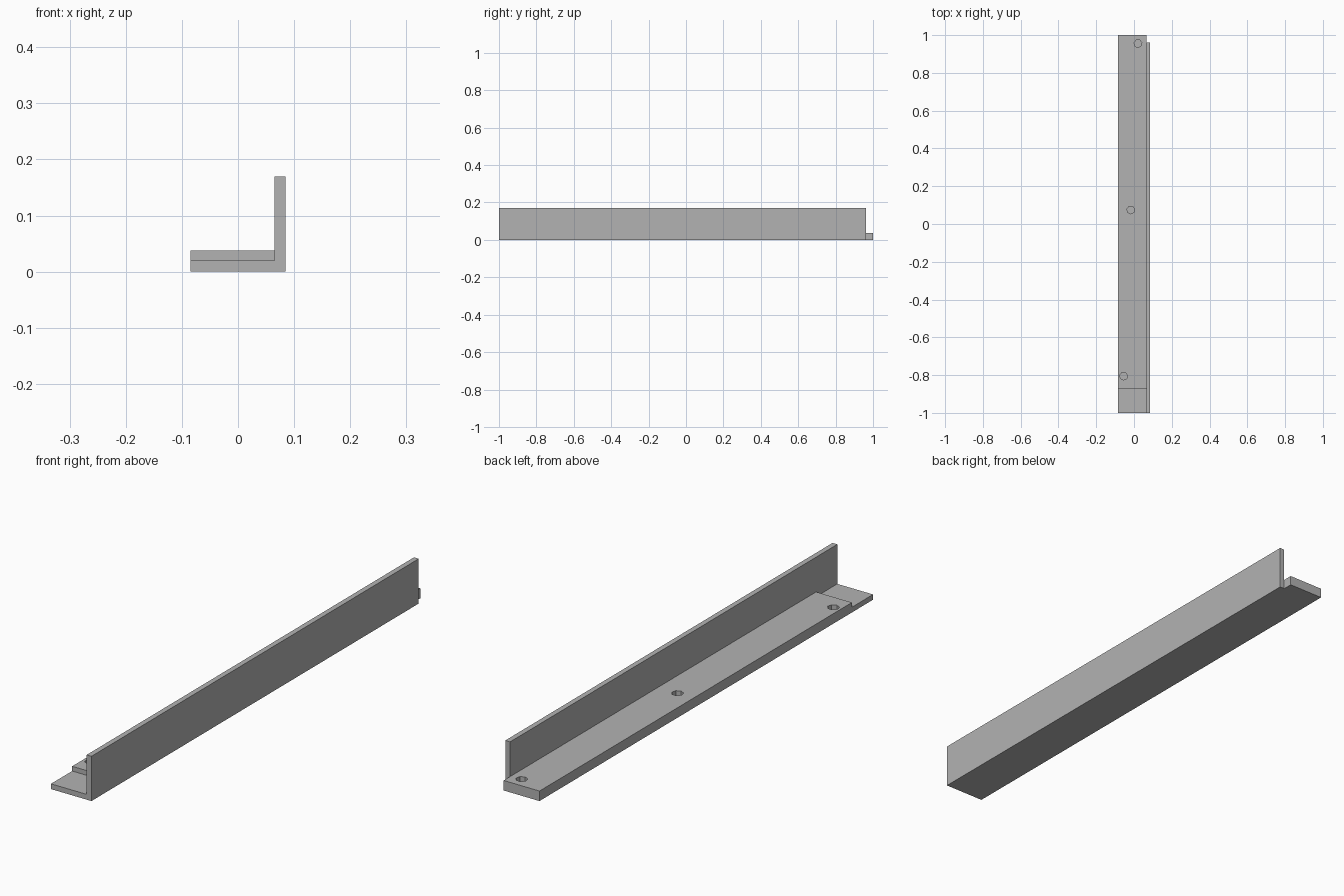
import bpy, bmesh
from math import pi
from mathutils import Matrix

if "Cube" in bpy.data.objects:
    bpy.data.objects.remove(bpy.data.objects["Cube"])

grey = bpy.data.materials.new("plain grey")
grey.use_nodes = True
COLOUR = (0.45, 0.45, 0.45, 1)
grey.diffuse_color = COLOUR
grey.node_tree.nodes["Principled BSDF"].inputs["Base Color"].default_value = COLOUR


def finish(name, bm):
    bmesh.ops.recalc_face_normals(bm, faces=bm.faces)
    mesh = bpy.data.meshes.new(name)
    bm.to_mesh(mesh)
    bm.free()
    mesh.materials.append(grey)
    obj = bpy.data.objects.new(name, mesh)
    bpy.context.collection.objects.link(obj)
    return obj


def extrude_profile(name, points, start, direction):
    """Extrude a closed profile of 3D points along a direction."""
    bm = bmesh.new()
    face = bm.faces.new([bm.verts.new(p) for p in points])
    new = bmesh.ops.extrude_face_region(bm, geom=[face])["geom"]
    bmesh.ops.translate(bm, vec=direction,
                        verts=[v for v in new if isinstance(v, bmesh.types.BMVert)])
    bmesh.ops.translate(bm, vec=start, verts=bm.verts)
    return finish(name, bm)


# Base flange, with a lowered step at the front
side = [(-1, 0), (1, 0), (1, 0.038), (-0.873, 0.038), (-0.873, 0.02), (-1, 0.02)]
base = extrude_profile("base_flange", [(0, y, z) for y, z in side],
                       (-0.085, 0, 0), (0.15, 0, 0))

# Upright wall along the left edge, ending short of the back
end = [(0.065, 0), (0.085, 0), (0.085, 0.17), (0.065, 0.17)]
extrude_profile("upright_wall", [(x, 0, z) for x, z in end],
                (0, -1, 0), (0, 1.962, 0))

# Three blind screw holes, set on a slight diagonal
bm = bmesh.new()
for x, y in [(-0.055, -0.805), (-0.017, 0.075), (0.021, 0.955)]:
    bmesh.ops.create_cone(bm, cap_ends=True, segments=7, radius1=0.021,
                          radius2=0.021, depth=0.04,
                          matrix=Matrix.Translation((x, y, 0.04))
                          @ Matrix.Rotation(pi, 4, "Z"))
cutter = finish("hole_cutter", bm)
cutter.hide_render = True
cutter.hide_set(True)
cutter.display_type = "WIRE"
holes = base.modifiers.new("screw holes", "BOOLEAN")
holes.operation = "DIFFERENCE"
holes.solver = "EXACT"
holes.object = cutter
